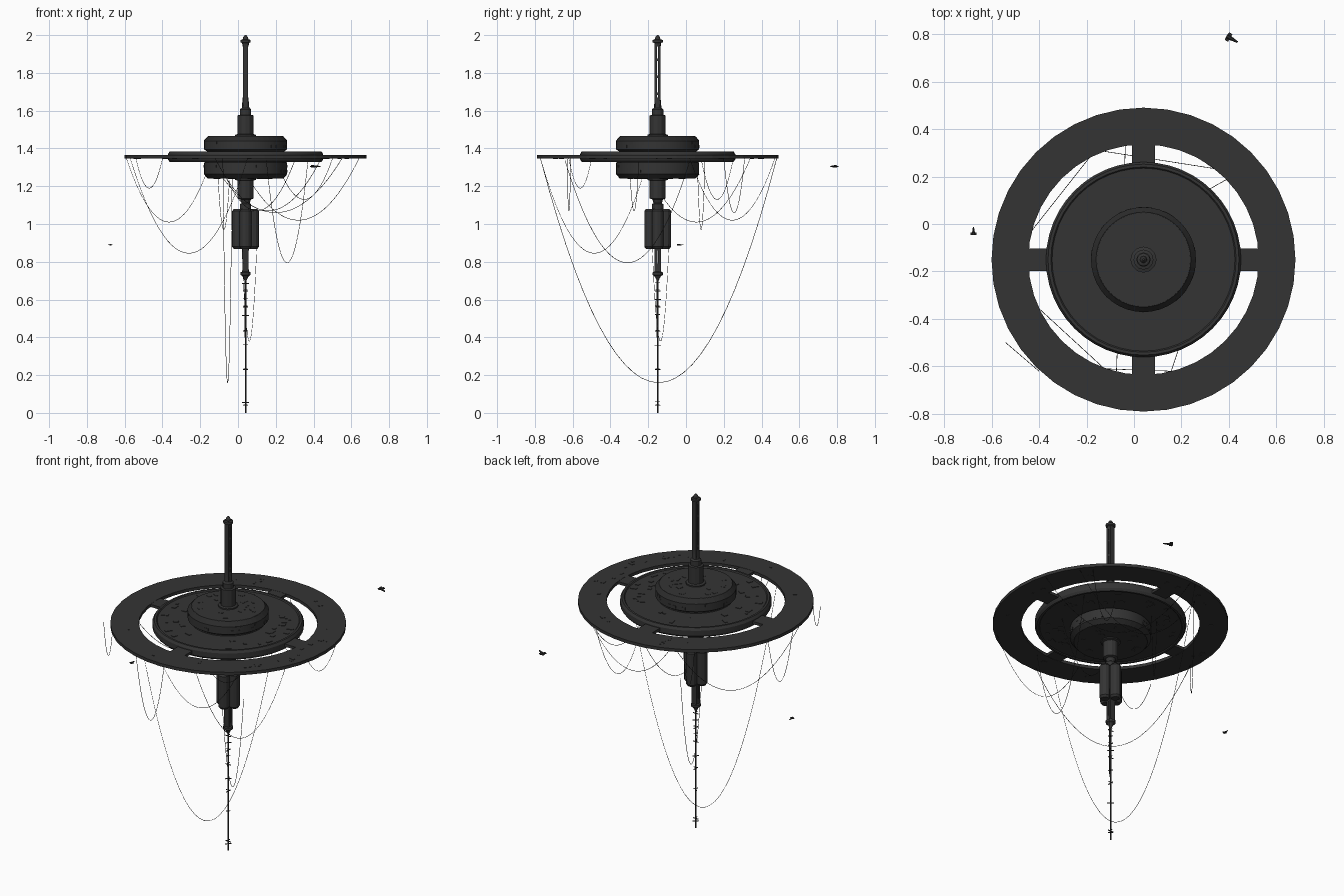
import bpy, bmesh, math, random
from mathutils import Vector, Matrix

if "Cube" in bpy.data.objects:
    bpy.data.objects.remove(bpy.data.objects["Cube"])

random.seed(4)
CX, CY = 0.04, -0.15          # station axis


def material(name, v):
    m = bpy.data.materials.new(name)
    m.diffuse_color = (v, v, v, 1)
    m.use_nodes = True
    m.node_tree.nodes["Principled BSDF"].inputs["Base Color"].default_value = m.diffuse_color
    return m


HULL = material("hull grey", 0.034)
TRIM = material("dark trim", 0.024)


def finish(name, bm, mat, smooth=False, loc=(CX, CY, 0)):
    bmesh.ops.recalc_face_normals(bm, faces=bm.faces[:])
    me = bpy.data.meshes.new(name)
    bm.to_mesh(me)
    bm.free()
    me.materials.append(mat)
    ob = bpy.data.objects.new(name, me)
    ob.location = loc
    bpy.context.collection.objects.link(ob)
    if smooth:
        bpy.context.view_layer.objects.active = ob
        ob.select_set(True)
        bpy.ops.object.shade_smooth_by_angle(angle=math.radians(30))
        ob.select_set(False)
    return ob


def lathe(name, profile, sides, mat=HULL, offset=(0, 0), closed=False, smooth=False):
    """Turn (radius, z) points round the vertical axis."""
    bm = bmesh.new()
    rings = []
    for r, z in profile:
        rings.append([bm.verts.new((offset[0] + r * math.cos(2 * math.pi * i / sides),
                                    offset[1] + r * math.sin(2 * math.pi * i / sides), z))
                      for i in range(sides)])
    pairs = list(zip(rings, rings[1:]))
    if closed:
        pairs.append((rings[-1], rings[0]))
    for a, b in pairs:
        for i in range(sides):
            j = (i + 1) % sides
            bm.faces.new((a[i], a[j], b[j], b[i]))
    if not closed:
        bm.faces.new(rings[0])
        bm.faces.new(rings[-1])
    return finish(name, bm, mat, smooth)


def add_box(bm, centre, size, angle=0.0):
    """Box placed in the frame turned by angle about the station axis."""
    m = (Matrix.Rotation(angle, 4, 'Z') @ Matrix.Translation(centre)
         @ Matrix.Diagonal((*size, 1)))
    bmesh.ops.create_cube(bm, size=1, matrix=m)


# outer ring and its four spokes
lathe("outer_ring", [(0.485, 1.346), (0.64, 1.346), (0.64, 1.364), (0.485, 1.364)],
      40, closed=True)
bm = bmesh.new()
for k in range(4):
    add_box(bm, (0.445, 0, 1.355), (0.11, 0.095, 0.016), k * math.pi / 2)
finish("ring_spokes", bm, HULL)

# wide disc with raised rim, and the thick central hub
lathe("main_disc", [(0.2, 1.334), (0.385, 1.334), (0.39, 1.329), (0.402, 1.329), (0.411, 1.342),
                    (0.411, 1.370), (0.402, 1.384), (0.39, 1.384), (0.385, 1.378), (0.2, 1.378)],
      48, smooth=True)
lathe("hub", [(0.198, 1.24), (0.22, 1.265), (0.22, 1.325), (0.205, 1.332), (0.205, 1.385),
              (0.22, 1.395), (0.22, 1.44), (0.198, 1.465)], 40, smooth=True)
for name, z0, z1 in (("hub_top_band", 1.441, 1.4645), ("hub_bottom_band", 1.264, 1.2405)):
    lathe(name, [(0.221, z0), (0.2, z1), (0.196, z1), (0.196, z0)], 40, TRIM, closed=True)

# surface panels on disc, ring and hub
bm = bmesh.new()
for k in range(70):
    a = random.uniform(0, 2 * math.pi)
    s = (random.uniform(0.01, 0.04), random.uniform(0.01, 0.04), 0.003)
    r = random.uniform(0.25, 0.36)
    add_box(bm, (r, 0, random.choice((1.379, 1.333))), s, a)
for k in range(40):
    a = random.uniform(0, 2 * math.pi)
    s = (random.uniform(0.01, 0.03), random.uniform(0.01, 0.03), 0.002)
    add_box(bm, (random.uniform(0.52, 0.6), 0, random.choice((1.3645, 1.3455))), s, a)
    add_box(bm, (0.219, 0, random.choice((1.28, 1.305, 1.41, 1.43))),
            (0.005, s[0], 0.014), a)
    add_box(bm, (random.uniform(0.08, 0.17), 0, random.choice((1.4655, 1.2395))), s, a + 1)
finish("surface_panels", bm, HULL)

# upper neck, mast and tip
lathe("upper_neck", [(0.055, 1.464), (0.055, 1.472), (0.042, 1.476), (0.042, 1.575), (0.03, 1.578),
                     (0.03, 1.607), (0.02, 1.615), (0.015, 1.67)], 12)
bm = bmesh.new()
for s in (-1, 1):
    add_box(bm, (0, s * 0.0095, 1.8), (0.028, 0.013, 0.36))
    add_box(bm, (0, s * 0.0095, 0.81), (0.032, 0.015, 0.14))
for z in (1.69, 1.78, 1.87):
    add_box(bm, (0, 0, z), (0.024, 0.02, 0.012))
finish("mast_rails", bm, HULL)
lathe("mast_tip", [(0.016, 1.94), (0.018, 1.958), (0.027, 1.962), (0.027, 1.974), (0.015, 1.978),
                   (0.012, 1.99), (0.004, 2.0)], 12)

# lower neck, pods and probe
lathe("lower_neck", [(0.055, 1.241), (0.055, 1.234), (0.042, 1.23), (0.042, 1.135), (0.028, 1.13),
                     (0.022, 1.11), (0.03, 1.105), (0.03, 1.08), (0.018, 1.075), (0.018, 0.86)], 12)
for k in range(4):
    a = k * math.pi / 2
    lathe("pod_%d" % (k + 1), [(0.022, 0.868), (0.031, 0.88), (0.031, 1.068), (0.022, 1.08)], 12,
          offset=(0.04 * math.cos(a), 0.04 * math.sin(a)))
lathe("probe_base", [(0.003, 0.695), (0.012, 0.715), (0.018, 0.725), (0.027, 0.73), (0.027, 0.744),
                     (0.018, 0.748), (0.014, 0.79)], 12)
lathe("probe_antenna", [(0.004, 0.0), (0.004, 0.4), (0.005, 0.4), (0.005, 0.71)], 8)
bm = bmesh.new()
for k, z in enumerate((0.685, 0.645, 0.6, 0.56, 0.515, 0.43, 0.355, 0.23, 0.055, 0.04)):
    add_box(bm, (0, 0, z), (0.036, 0.004, 0.004), k * math.pi / 4)
    add_box(bm, (0, 0, z + 0.006), (0.004, 0.026, 0.003), k * math.pi / 4)
finish("antenna_rungs", bm, HULL)


# hanging cables: (x0, y0, x1, y1, top z, lowest z)
cables = [(-0.08, -0.77, -0.03, 0.48, 1.346, 0.16), (-0.57, -0.20, 0.05, -0.77, 1.346, 0.845),
          (0.15, -0.64, 0.37, 0.02, 1.335, 0.795), (-0.59, -0.23, -0.14, 0.34, 1.346, 1.01),
          (0.0, 0.47, 0.64, 0.02, 1.346, 1.02), (0.02, -0.18, 0.10, -0.09, 0.9, 0.38),
          (-0.54, -0.5, -0.4, -0.62, 1.346, 1.19), (-0.15, 0.31, 0.55, 0.2, 1.346, 1.06),
          (-0.12, -0.61, 0.44, -0.63, 1.346, 1.07), (-0.11, 0.06, -0.04, 0.1, 1.33, 0.97),
          (0.2, 0.08, 0.5, 0.25, 1.346, 1.13), (-0.1, -0.3, 0.3, -0.25, 1.335, 1.07)]
cu = bpy.data.curves.new("hanging_cables", 'CURVE')
cu.dimensions = '3D'
cu.bevel_depth = 0.0013
cu.bevel_resolution = 0
for x0, y0, x1, y1, top, low in cables:
    n = 28
    sp = cu.splines.new('POLY')
    sp.points.add(n)
    for i in range(n + 1):
        t = i / n
        z = low + (top - low) * (2 * t - 1) ** 2
        sp.points[i].co = (x0 + (x1 - x0) * t, y0 + (y1 - y0) * t, z, 1)
cu.materials.append(TRIM)
bpy.context.collection.objects.link(bpy.data.objects.new("hanging_cables", cu))


# two small shuttles: tapered hull with tail wings, nose along +x
def shuttle(name, loc, heading, length):
    bm = bmesh.new()
    bmesh.ops.create_cone(bm, cap_ends=True, segments=6, radius1=0.22, radius2=0.07, depth=1,
                          matrix=Matrix.Diagonal((1, 1, 0.7, 1)) @ Matrix.Rotation(math.pi / 2, 4, 'Y'))
    for s in (-1, 1):
        add_box(bm, (-0.32, s * 0.22, 0), (0.3, 0.26, 0.08))
    bm.transform(Matrix.Rotation(heading, 4, 'Z') @ Matrix.Scale(length, 4))
    finish(name, bm, TRIM, loc=loc)


shuttle("shuttle_far", (0.413, 0.779, 1.305), math.radians(-30), 0.053)
shuttle("shuttle_near", (-0.676, -0.03, 0.89), math.radians(90), 0.034)
